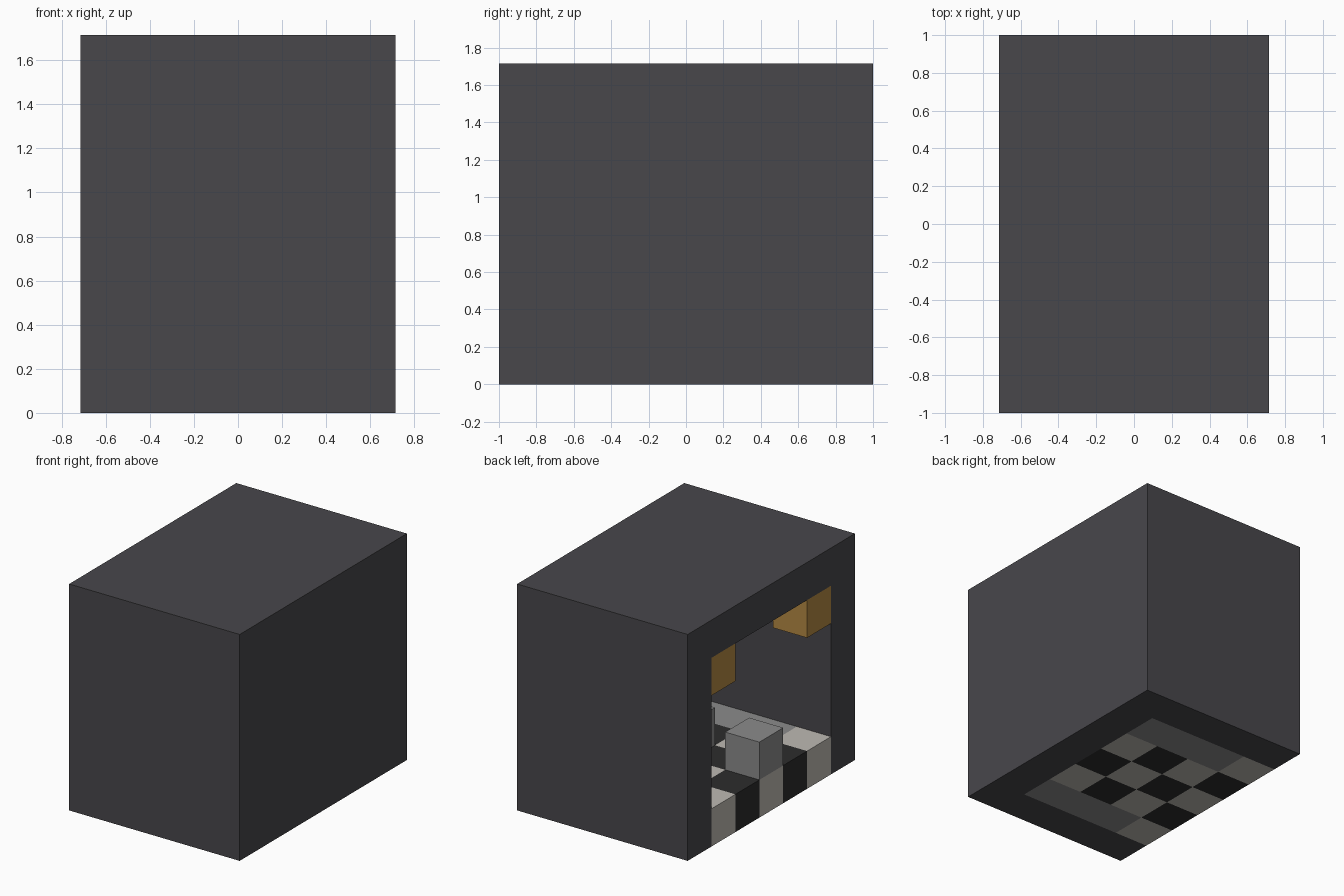
import bpy, bmesh
from mathutils import Matrix, Vector

if "Cube" in bpy.data.objects:
    bpy.data.objects.remove(bpy.data.objects["Cube"], do_unlink=True)

U = 2 / 7                      # one building block
NX, NY, NZ = 5, 7, 6           # blocks along each axis


def material(name, rgb):
    """Make a flat material from an sRGB 0-255 colour."""
    lin = [((c / 255 + 0.055) / 1.055) ** 2.4 for c in rgb] + [1]
    m = bpy.data.materials.new(name)
    m.use_nodes = True
    m.diffuse_color = lin
    m.node_tree.nodes["Principled BSDF"].inputs["Base Color"].default_value = lin
    return m


wall = material("charcoal wall", (72, 71, 75))
light = material("pale tile", (190, 186, 179))
black = material("black tile", (44, 44, 44))
grey = material("grey stone", (139, 139, 139))
amber = material("amber lamp", (180, 137, 67))


def place(p):
    """Block coordinates to model coordinates."""
    return Vector(((p[0] - NX / 2) * U, (p[1] - NY / 2) * U, p[2] * U))


def finish(name, bm, *mats):
    bmesh.ops.recalc_face_normals(bm, faces=bm.faces)
    mesh = bpy.data.meshes.new(name)
    bm.to_mesh(mesh)
    bm.free()
    for m in mats:
        mesh.materials.append(m)
    obj = bpy.data.objects.new(name, mesh)
    bpy.context.scene.collection.objects.link(obj)
    return obj


def box(name, lo, hi, mat):
    a, b = place(lo), place(hi)
    bm = bmesh.new()
    bmesh.ops.create_cube(bm, size=1, matrix=Matrix.Translation((a + b) / 2)
                          @ Matrix.Diagonal((*(b - a), 1)))
    return finish(name, bm, mat)


# Room shell, open on one long side and underneath
shell = box("room_shell", (0, 0, 0), (NX, NY, NZ), wall)
cutter = box("room_cutter", (-1, 1, -1), (4, 6, 5), wall)
cutter.hide_render = True
cut = shell.modifiers.new("hollow", "BOOLEAN")
cut.object = cutter
cut.operation = "DIFFERENCE"
cut.solver = "EXACT"
bpy.context.view_layer.objects.active = shell
bpy.ops.object.modifier_apply(modifier=cut.name)
bpy.data.objects.remove(cutter, do_unlink=True)

# Chequered floor slab with grey strips along both end walls
bm = bmesh.new()
bmesh.ops.create_grid(bm, x_segments=4, y_segments=5, size=0.5)
for v in bm.verts:
    v.co = place(((v.co.x + 0.5) * 4, 1 + (v.co.y + 0.5) * 5, 1))
ext = bmesh.ops.extrude_face_region(bm, geom=bm.faces[:], use_keep_orig=True)
for g in ext["geom"]:
    if isinstance(g, bmesh.types.BMVert):
        g.co.z = 0
bmesh.ops.recalc_face_normals(bm, faces=bm.faces)
for f in bm.faces:
    c = f.calc_center_median() - f.normal * U * 0.3
    ix, iy = int(c.x / U + NX / 2), int(c.y / U + NY / 2)
    if ix > 0 and iy in (1, 5):
        f.material_index = 2
    else:
        f.material_index = 0 if (ix + iy) % 2 else 1
finish("chequered_floor", bm, light, black, grey)

# Stone blocks standing on the centre line
for name, x in (("front_stone_block", 0), ("inner_stone_block", 2)):
    box(name, (x, 3, 1), (x + 1, 4, 2), grey)

# Ceiling lamps in the two upper corners of the opening
for name, y in (("front_ceiling_lamp", 1), ("back_ceiling_lamp", 5)):
    box(name, (0, y, 4), (1, y + 1, 5), amber)
